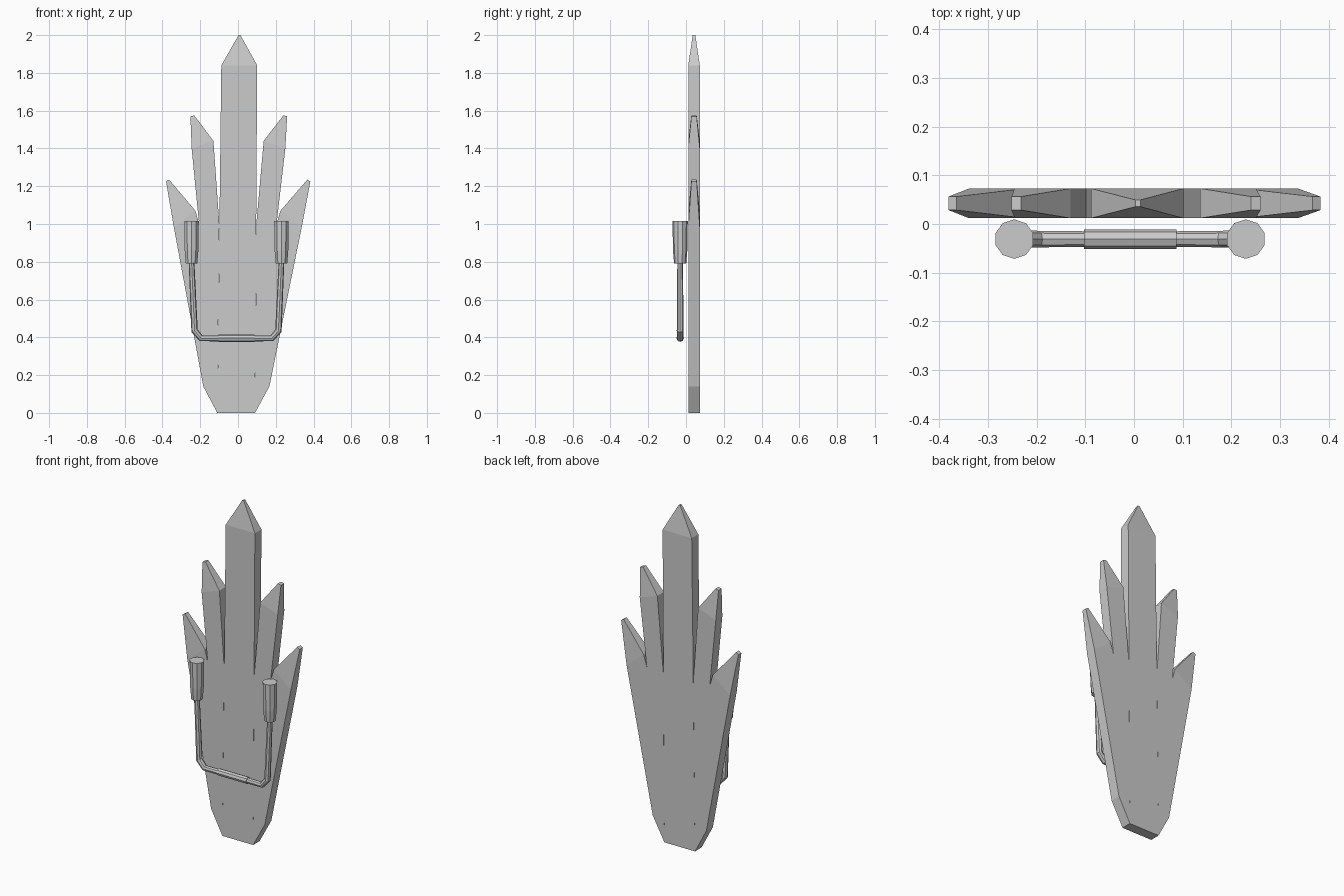
import bpy, bmesh, math

if "Cube" in bpy.data.objects:
    bpy.data.objects.remove(bpy.data.objects["Cube"])

SHIFT = -0.008            # lamp assembly sits slightly off centre
LAMP_Y = -0.031
Y0, Y1, YM = 0.012, 0.073, 0.0425


def loft(name, rings):
    """Skin a list of equal-length point rings and cap both ends."""
    bm = bmesh.new()
    rows = [[bm.verts.new(p) for p in r] for r in rings]
    n = len(rows[0])
    for a, b in zip(rows, rows[1:]):
        for i in range(n):
            j = (i + 1) % n
            bm.faces.new((a[i], a[j], b[j], b[i]))
    bm.faces.new(rows[0][::-1])
    bm.faces.new(rows[-1])
    bmesh.ops.recalc_face_normals(bm, faces=bm.faces)
    me = bpy.data.meshes.new(name)
    bm.to_mesh(me)
    bm.free()
    ob = bpy.data.objects.new(name, me)
    bpy.context.collection.objects.link(ob)
    return ob


def plank(name, pairs, side, tip):
    """Pairs of (inner, outer) x/z points; the last pair is the thin tip."""
    rings = []
    for k, (a, b) in enumerate(pairs):
        h = tip if k == len(pairs) - 1 else (Y1 - Y0) / 2
        pts = [(side * x - 0.01 + 0.009 * z, z) for x, z in (a, b)]
        (xa, za), (xb, zb) = pts
        rings.append([(xa, YM - h, za), (xb, YM - h, zb),
                      (xb, YM + h, zb), (xa, YM + h, za)])
    return loft(name, rings)


def tube(name, pts):
    """Eight-sided tube along x, z, radius points."""
    cu = bpy.data.curves.new(name, 'CURVE')
    cu.dimensions = '3D'
    cu.bevel_depth = 1.0
    cu.bevel_resolution = 2
    cu.use_fill_caps = True
    sp = cu.splines.new('POLY')
    sp.points.add(len(pts) - 1)
    for p, (x, z, r) in zip(sp.points, pts):
        p.co = (x, LAMP_Y, z, 1)
        p.radius = r
    sp.use_smooth = False
    ob = bpy.data.objects.new(name, cu)
    bpy.context.collection.objects.link(ob)


# tall centre plank
plank("centre_plank", [((-0.10, 0), (0.10, 0)), ((-0.095, 1.84), (0.095, 1.84)),
                       ((-0.005, 2), (0.005, 2))], 1, 0.007)

middle = [((0.10, 0), (0.175, 0.14)), ((0.098, 1.0), (0.205, 1.0)),
          ((0.133, 1.44), (0.248, 1.40)), ((0.236, 1.575), (0.256, 1.57))]
outer = [((0.173, 0.137), (0.175, 0.14)), ((0.205, 1.0), (0.30, 0.785)),
         ((0.225, 1.07), (0.338, 0.98)), ((0.366, 1.235), (0.382, 1.225))]

for s, label in ((1, "right"), (-1, "left")):
    # fanned side planks
    plank("middle_plank_" + label, middle, s, 0.014)
    plank("outer_plank_" + label, outer, s, 0.014)
    # candle-shaped lamp
    cx = s * 0.238 + SHIFT
    loft("lamp_" + label, [
        [(cx + r * math.sin(i * math.tau / 10),
          LAMP_Y + r * math.cos(i * math.tau / 10), z) for i in range(10)]
        for z, r in ((0.79, 0.032), (0.86, 0.038), (1.015, 0.0405))])
    # bent arm
    tube("arm_" + label, [(cx, 0.80, 0.015), (s * 0.222 + SHIFT, 0.435, 0.018),
                          (s * 0.187 + SHIFT, 0.395, 0.017),
                          (s * 0.09 + SHIFT, 0.395, 0.016)])

# thicker grip in the middle of the bar
tube("bar_sleeve", [(-0.095 + SHIFT, 0.396, 0.020), (0.095 + SHIFT, 0.396, 0.020)])
